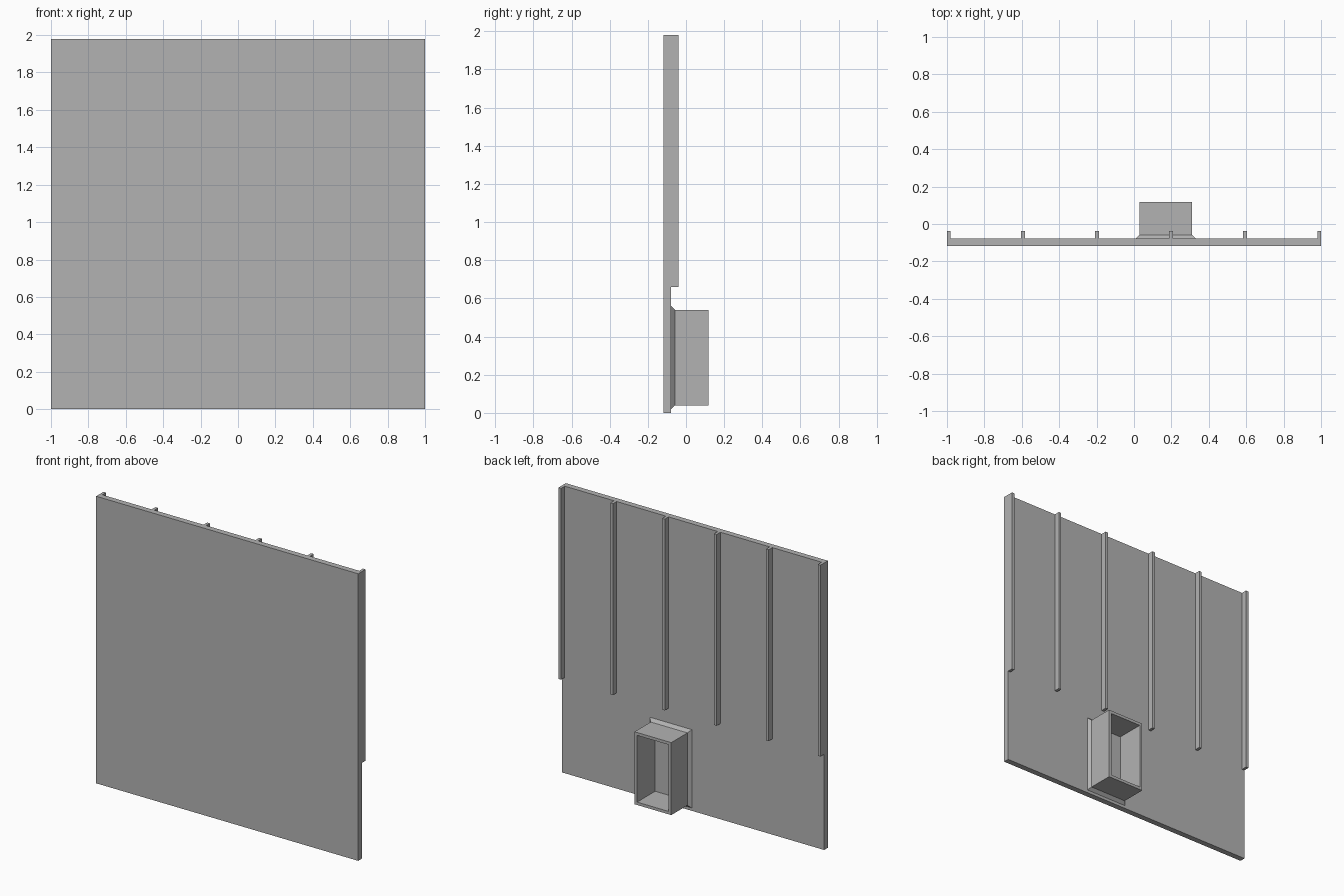
import bpy
import bmesh

cube = bpy.data.objects.get("Cube")
if cube:
    bpy.data.objects.remove(cube, do_unlink=True)

grey = bpy.data.materials.new("plain grey")
grey.use_nodes = True
grey.diffuse_color = (0.45, 0.45, 0.45, 1)
grey.node_tree.nodes["Principled BSDF"].inputs["Base Color"].default_value = (0.45, 0.45, 0.45, 1)

FRONT, BACK = -0.118, -0.078   # panel faces along y
HEIGHT = 1.98


def finish(name, bm):
    bmesh.ops.recalc_face_normals(bm, faces=bm.faces)
    mesh = bpy.data.meshes.new(name)
    bm.to_mesh(mesh)
    bm.free()
    mesh.materials.append(grey)
    obj = bpy.data.objects.new(name, mesh)
    bpy.context.collection.objects.link(obj)
    return obj


def block(name, x, y, z):
    """Box spanning the given (low, high) ranges."""
    bm = bmesh.new()
    bmesh.ops.create_cube(bm, size=1)
    for v in bm.verts:
        v.co = [r[0] if c < 0 else r[1] for c, r in zip(v.co, (x, y, z))]
    return finish(name, bm)


def rectangular_sleeve(name, cx, cz, rings):
    """Closed loop of rectangular rings, each (half width, half height, y)."""
    bm = bmesh.new()
    loops = [[bm.verts.new((cx + sx * w, y, cz + sz * h))
              for sx, sz in ((-1, -1), (1, -1), (1, 1), (-1, 1))]
             for w, h, y in rings]
    for i, a in enumerate(loops):
        b = loops[(i + 1) % len(loops)]
        for j in range(4):
            k = (j + 1) % 4
            bm.faces.new((a[j], a[k], b[k], b[j]))
    return finish(name, bm)


# Flat wall panel
block("panel", (-1, 1), (FRONT, BACK), (0, HEIGHT))

# Six evenly spaced stiffening ribs on the back
for i in range(6):
    x = -0.99 + i * 0.396
    block(f"rib_{i + 1}", (x - 0.01, x + 0.01), (BACK, BACK + 0.04), (0.66, HEIGHT))

# Open box with a sloped collar where it meets the panel
half_w, half_h, wall, flare = 0.14, 0.25, 0.02, 0.02
rectangular_sleeve("open_box", 0.17, 0.29, [
    (half_w + flare, half_h + flare, BACK),
    (half_w, half_h, BACK + flare),
    (half_w, half_h, 0.118),
    (half_w - wall, half_h - wall, 0.118),
    (half_w - wall, half_h - wall, BACK),
])
